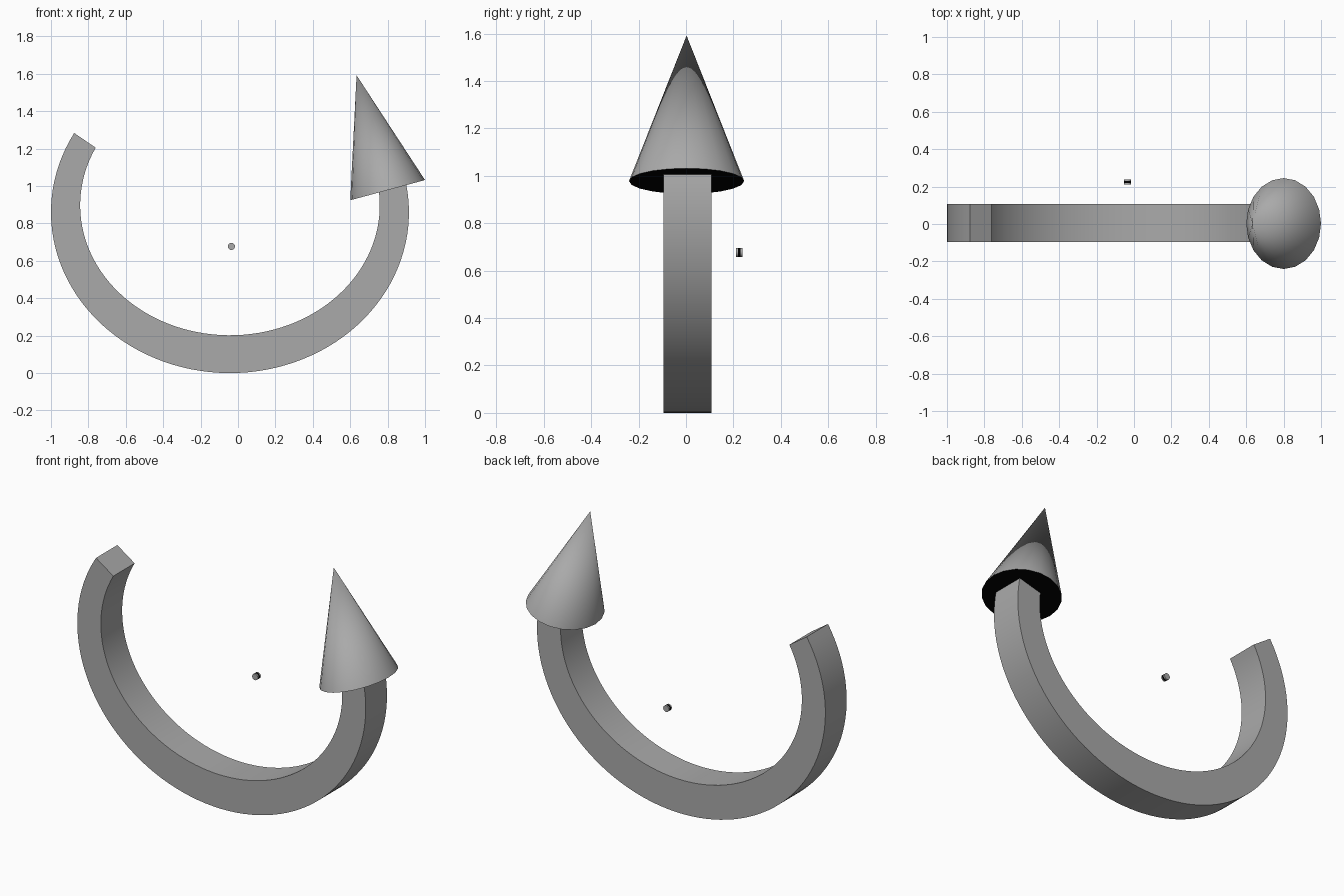
import bpy, bmesh
from math import cos, sin, radians, atan2
from mathutils import Matrix, Vector

cube = bpy.data.objects.get("Cube")
if cube:
    bpy.data.objects.remove(cube)


def make_material(name, value):
    mat = bpy.data.materials.new(name)
    mat.use_nodes = True
    colour = (value, value, value, 1)
    mat.diffuse_color = colour
    mat.node_tree.nodes["Principled BSDF"].inputs["Base Color"].default_value = colour
    return mat


grey = make_material("plain grey", 0.4)
black = make_material("black", 0.0)


def add_part(name, bm):
    bmesh.ops.recalc_face_normals(bm, faces=bm.faces)
    mesh = bpy.data.meshes.new(name)
    bm.to_mesh(mesh)
    bm.free()
    mesh.materials.append(grey)
    mesh.materials.append(black)
    obj = bpy.data.objects.new(name, mesh)
    bpy.context.collection.objects.link(obj)
    bpy.ops.object.select_all(action='DESELECT')
    obj.select_set(True)
    bpy.context.view_layer.objects.active = obj
    bpy.ops.object.shade_smooth_by_angle(angle=radians(35))


def ellipse_point(a, b, zc, degrees, y):
    t = radians(degrees)
    return (-0.043 + a * cos(t), y, zc + b * sin(t))


# Curved shaft: a rectangular section swept between two ellipses
bm = bmesh.new()
steps = 72
rings = []
for i in range(steps + 1):
    f = i / steps
    outer = 150.5 + f * 220
    inner = 153.7 + f * 213.3
    rings.append([bm.verts.new(p) for p in (
        ellipse_point(0.957, 0.86, 0.86, outer, -0.095),
        ellipse_point(0.957, 0.86, 0.86, outer, 0.107),
        ellipse_point(0.801, 0.695, 0.897, inner, 0.107),
        ellipse_point(0.801, 0.695, 0.897, inner, -0.095))])
for r, s in zip(rings, rings[1:]):
    for k in range(4):
        n = (k + 1) % 4
        bm.faces.new((r[k], r[n], s[n], s[k]))
bm.faces.new(rings[0])
bm.faces.new(rings[-1])
add_part("curved_shaft", bm)

# Arrow tip: a tilted cone, wider from front to back, with a black underside
base = Vector((0.80, 0.0025, 0.978))
tip = Vector((0.634, 0.0025, 1.592))
axis = tip - base
bm = bmesh.new()
bmesh.ops.create_cone(bm, cap_ends=True, segments=20, radius1=1, radius2=0, depth=1)
bmesh.ops.remove_doubles(bm, verts=bm.verts, dist=0.0001)
for face in bm.faces:
    face.material_index = int(len(face.verts) > 4)
bm.transform(Matrix.Translation((base + tip) / 2)
             @ Matrix.Rotation(atan2(axis.x, axis.z), 4, 'Y')
             @ Matrix.Diagonal((0.207, 0.243, axis.length, 1)))
add_part("arrow_tip", bm)

# Small pivot pin behind the centre, with a black band round its middle
bm = bmesh.new()
bmesh.ops.create_cone(bm, cap_ends=True, segments=20, radius1=0.019, radius2=0.019, depth=0.028)
for z in (-0.006, 0.006):
    bmesh.ops.bisect_plane(bm, geom=bm.verts[:] + bm.edges[:] + bm.faces[:],
                           plane_co=(0, 0, z), plane_no=(0, 0, 1))
for face in bm.faces:
    face.material_index = int(abs(face.calc_center_median().z) < 0.005)
bm.transform(Matrix.Translation((-0.035, 0.225, 0.677)) @ Matrix.Rotation(radians(90), 4, 'X'))
add_part("pivot_pin", bm)
